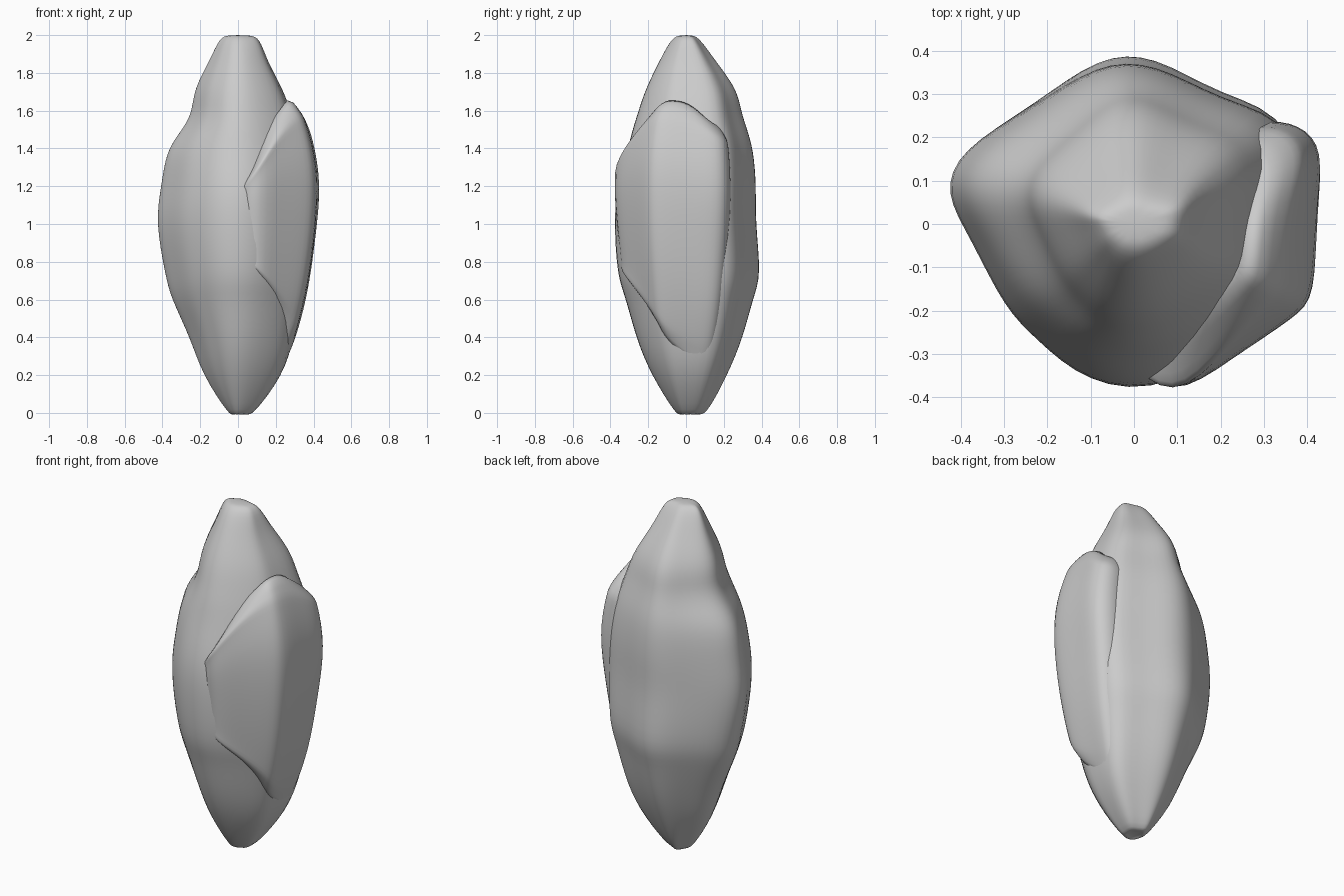
import bpy, bmesh
from mathutils import Vector

if "Cube" in bpy.data.objects:
    bpy.data.objects.remove(bpy.data.objects["Cube"])


def lerp_table(table, z):
    for (z0, a), (z1, b) in zip(table, table[1:]):
        if z <= z1:
            t = max(0.0, (z - z0) / (z1 - z0))
            return a + (b - a) * t
    return table[-1][1]


def loft(name, target):
    """Skin closed rings, pre-compensating the shrinkage of subdivision."""
    n, m = len(target), len(target[0])
    pts = [[p.copy() for p in r] for r in target]
    for _ in range(3):
        around = [[(r[k - 1] + 4 * r[k] + r[(k + 1) % m]) / 6 for k in range(m)] for r in pts]
        for i in range(n):
            for k in range(m):
                lim = around[i][k]
                if 0 < i < n - 1:
                    lim = (around[i - 1][k] + 4 * lim + around[i + 1][k]) / 6
                pts[i][k] = pts[i][k] + (target[i][k] - lim) * 0.8
    bm = bmesh.new()
    vs = [[bm.verts.new(p) for p in r] for r in pts]
    for a, b in zip(vs, vs[1:]):
        for k in range(m):
            j = (k + 1) % m
            bm.faces.new((a[k], a[j], b[j], b[k]))
    bm.faces.new(vs[0][::-1])
    bm.faces.new(vs[-1])
    bmesh.ops.recalc_face_normals(bm, faces=bm.faces)
    for f in bm.faces:
        f.smooth = True
    me = bpy.data.meshes.new(name)
    bm.to_mesh(me)
    bm.free()
    ob = bpy.data.objects.new(name, me)
    bpy.context.collection.objects.link(ob)
    mod = ob.modifiers.new("soften", 'SUBSURF')
    mod.levels = mod.render_levels = 2
    return ob


# Main rock: one faceted plan, stretched to the extents at each height
plan = [(-.425, .07), (-.375, -.04), (-.30, -.18), (-.22, -.265), (-.10, -.35), (.09, -.355),
        (.30, -.19), (.345, -.02), (.35, .205), (.20, .29), (.05, .362), (-.09, .358),
        (-.24, .27), (-.385, .17)]
levels = [  # z, left, right, front, back
    (0.0, .03, .05, .03, .06), (.015, .06, .09, .06, .11), (.2, .18, .22, .17, .21),
    (.4, .26, .285, .25, .29), (.6, .35, .325, .305, .345), (.75, .39, .35, .345, .378),
    (1.0, .43, .36, .36, .362), (1.2, .41, .355, .345, .36), (1.38, .375, .33, .30, .345),
    (1.5, .30, .30, .27, .315), (1.6, .25, .27, .24, .285), (1.72, .225, .225, .20, .25),
    (1.86, .155, .155, .135, .155), (1.97, .10, .11, .075, .075), (2.0, .05, .06, .03, .03)]
rings = []
for z, l, r, f, b in levels:
    rings.append([Vector((x * (l / .43 if x < 0 else r / .35),
                          y * (f / .355 if y < 0 else b / .362), z)) for x, y in plan])
loft("main_rock", rings)

# Overlapping slab wrapped round the front right side
bulge = [(.3, .63), (.4, .70), (.6, .83), (.8, .91), (1.0, .96), (1.2, 1.0),
         (1.4, .94), (1.55, .83), (1.63, .76)]
columns = [  # plan x, plan y, bottom z, top z
    (-.03, -.30, .85, 1.15), (.09, -.383, .77, 1.28), (.23, -.315, .65, 1.47),
    (.365, -.225, .52, 1.57), (.42, -.15, .43, 1.595), (.43, .02, .34, 1.575),
    (.43, .16, .30, 1.50), (.38, .225, .30, 1.47), (.29, .235, .32, 1.45),
    (.16, .19, .38, 1.42)]
strips = []
for x, y, z0, z1 in columns:
    strip = [Vector((x * .5, y * .5, z0 + .08))]
    for t in (0, .06, .25, .5, .75, .94, 1):
        z = z0 + (z1 - z0) * t
        s = lerp_table(bulge, z) * (.95 if t in (0, 1) else 1)
        strip.append(Vector((x * s, y * s, z)))
    strip.append(Vector((x * .5, y * .5, z1 - .06)))
    strips.append(strip)
loft("side_slab", strips)
